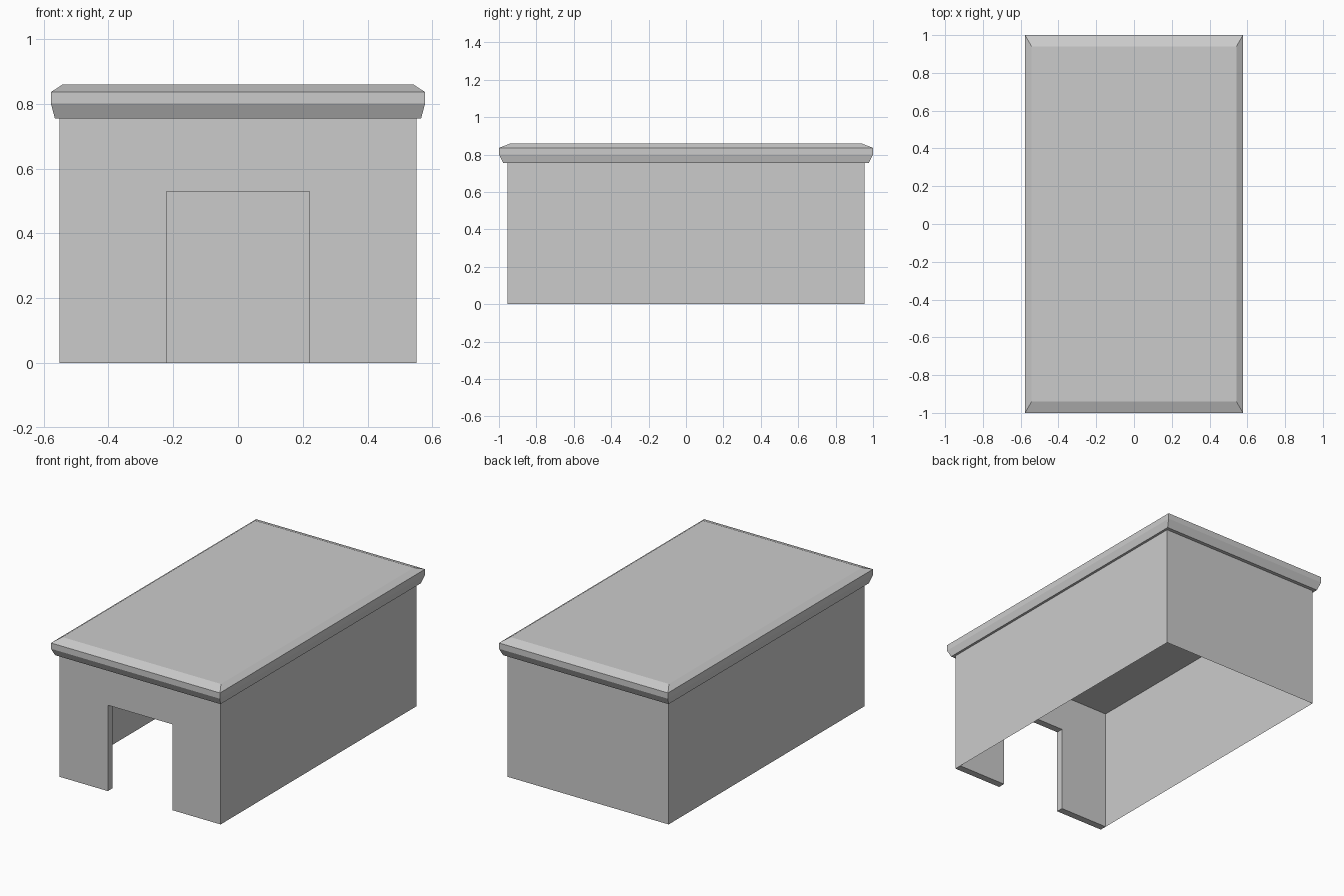
import bpy, bmesh

if "Cube" in bpy.data.objects:
    bpy.data.objects.remove(bpy.data.objects["Cube"])

W, D, H = 0.55, 0.955, 0.755      # wall half width, half depth, height
DOOR_W, DOOR_H = 0.22, 0.53
THICK = 0.043


def finish(name, bm):
    mesh = bpy.data.meshes.new(name)
    bm.to_mesh(mesh)
    bm.free()
    obj = bpy.data.objects.new(name, mesh)
    bpy.context.collection.objects.link(obj)
    return obj


# Thin side and back walls: an open U-shaped sheet
bm = bmesh.new()
path = [(W, -D), (W, D), (-W, D), (-W, -D)]
low = [bm.verts.new((x, y, 0)) for x, y in path]
high = [bm.verts.new((x, y, H)) for x, y in path]
for i in range(3):
    bm.faces.new((low[i], low[i + 1], high[i + 1], high[i]))
finish("side_and_back_walls", bm)

# Thick front wall with the doorway cut into its outline
bm = bmesh.new()
half = [(DOOR_W, DOOR_H), (DOOR_W, 0), (W, 0), (W, H)]
outline = half + [(-x, z) for x, z in reversed(half)]
front = bm.faces.new([bm.verts.new((x, -D, z)) for x, z in outline])
ext = bmesh.ops.extrude_face_region(bm, geom=[front], use_keep_orig=True)
moved = [v for v in ext["geom"] if isinstance(v, bmesh.types.BMVert)]
bmesh.ops.translate(bm, verts=moved, vec=(0, THICK, 0))
bmesh.ops.recalc_face_normals(bm, faces=bm.faces)
finish("front_wall", bm)

# Roof slab: stacked rectangles (half width, half depth, height)
bm = bmesh.new()
levels = [(0.565, 0.977, H), (0.577, 1.0, 0.80),
          (0.577, 1.0, 0.836), (0.542, 0.94, 0.859)]
rings = [[bm.verts.new((sx * x, sy * y, z))
          for sx, sy in ((-1, -1), (1, -1), (1, 1), (-1, 1))]
         for x, y, z in levels]
for a, b in zip(rings, rings[1:]):
    for i in range(4):
        j = (i + 1) % 4
        bm.faces.new((a[i], a[j], b[j], b[i]))
bm.faces.new(rings[0][::-1])
bm.faces.new(rings[-1])
finish("roof", bm)
